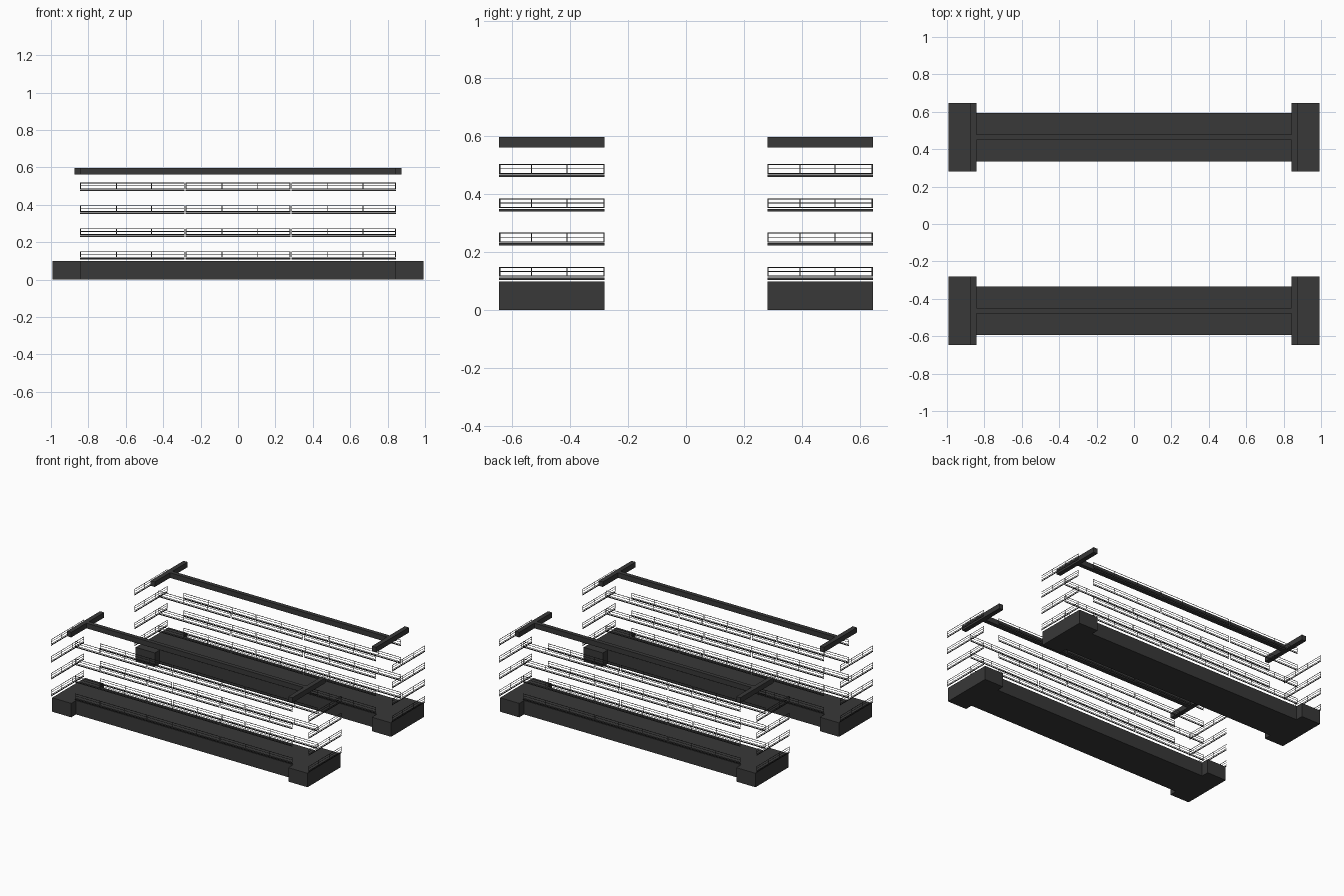
import bpy, bmesh
from math import pi
from mathutils import Matrix, Vector

if "Cube" in bpy.data.objects:
    bpy.data.objects.remove(bpy.data.objects["Cube"])

YC = 0.4635      # centre line of each block
WING = 0.1825    # half depth of end wings
BODY = 0.129     # half depth of the middle

dark = bpy.data.materials.new("dark_grey")
dark.diffuse_color = (0.04, 0.04, 0.04, 1)
dark.use_nodes = True
dark.node_tree.nodes["Principled BSDF"].inputs["Base Color"].default_value = dark.diffuse_color


def make(name, bm):
    me = bpy.data.meshes.new(name)
    bm.to_mesh(me)
    bm.free()
    me.materials.append(dark)
    ob = bpy.data.objects.new(name, me)
    bpy.context.collection.objects.link(ob)
    return ob


def h_prism(name, yc, xs, xe, half_mid, half_end, z0, z1):
    """H-shaped plan extruded upward."""
    q = [(xe, half_end), (xs, half_end), (xs, half_mid)]
    outline = q + [(-x, y) for x, y in reversed(q)]
    outline += [(-x, -y) for x, y in outline]
    bm = bmesh.new()
    face = bm.faces.new([bm.verts.new((x, y + yc, z0)) for x, y in outline])
    ext = bmesh.ops.extrude_face_region(bm, geom=[face])
    bmesh.ops.translate(bm, vec=(0, 0, z1 - z0),
                        verts=[v for v in ext["geom"] if isinstance(v, bmesh.types.BMVert)])
    bmesh.ops.recalc_face_normals(bm, faces=bm.faces)
    return make(name, bm)


def railing(bm, length, posts, mat, flip):
    """Flat panel railing in local x/z: floor strip, three rails and posts."""
    h, pw = length / 2, 0.004
    strips = [(-h, h, 0, 0.008), (-h, h, 0.011, 0.0145),
              (-h, h, 0.027, 0.030), (-h, h, 0.041, 0.045)]
    xs = [-h, *posts, h - pw]
    strips += [(x, x + pw, 0.0145, 0.041) for x in xs]
    for x0, x1, z0, z1 in strips:
        ring = [(x0, 0, z0), (x1, 0, z0), (x1, 0, z1), (x0, 0, z1)]
        if flip:
            ring.reverse()
        bm.faces.new([bm.verts.new(mat @ Vector(p)) for p in ring])


for label, yc in (("front", -YC), ("back", YC)):
    # Plinth and roof frame
    h_prism(label + "_base", yc, 0.843, 0.992, BODY, WING, 0, 0.098)
    h_prism(label + "_roof_beam", yc, 0.843, 0.875, 0.0145, WING, 0.561, 0.597)

    # Long-side and end railings on four floors, mirrored to both sides
    long_bm, end_bm = bmesh.new(), bmesh.new()
    for level in range(4):
        for s in (-1, 1):
            for cx in (-0.565, 0, 0.565):
                m = Matrix.Translation((cx, yc + s * (BODY + 0.01), 0.106 + 0.1225 * level))
                railing(long_bm, 0.559, (-0.087, 0.101), m, s > 0)
            m = (Matrix.Translation((s * 1.0, yc, 0.104 + 0.1185 * level))
                 @ Matrix.Rotation(pi / 2, 4, 'Z'))
            railing(end_bm, 2 * WING, (-0.072, 0.050), m, s < 0)
    make(label + "_long_railings", long_bm)
    make(label + "_end_railings", end_bm)
